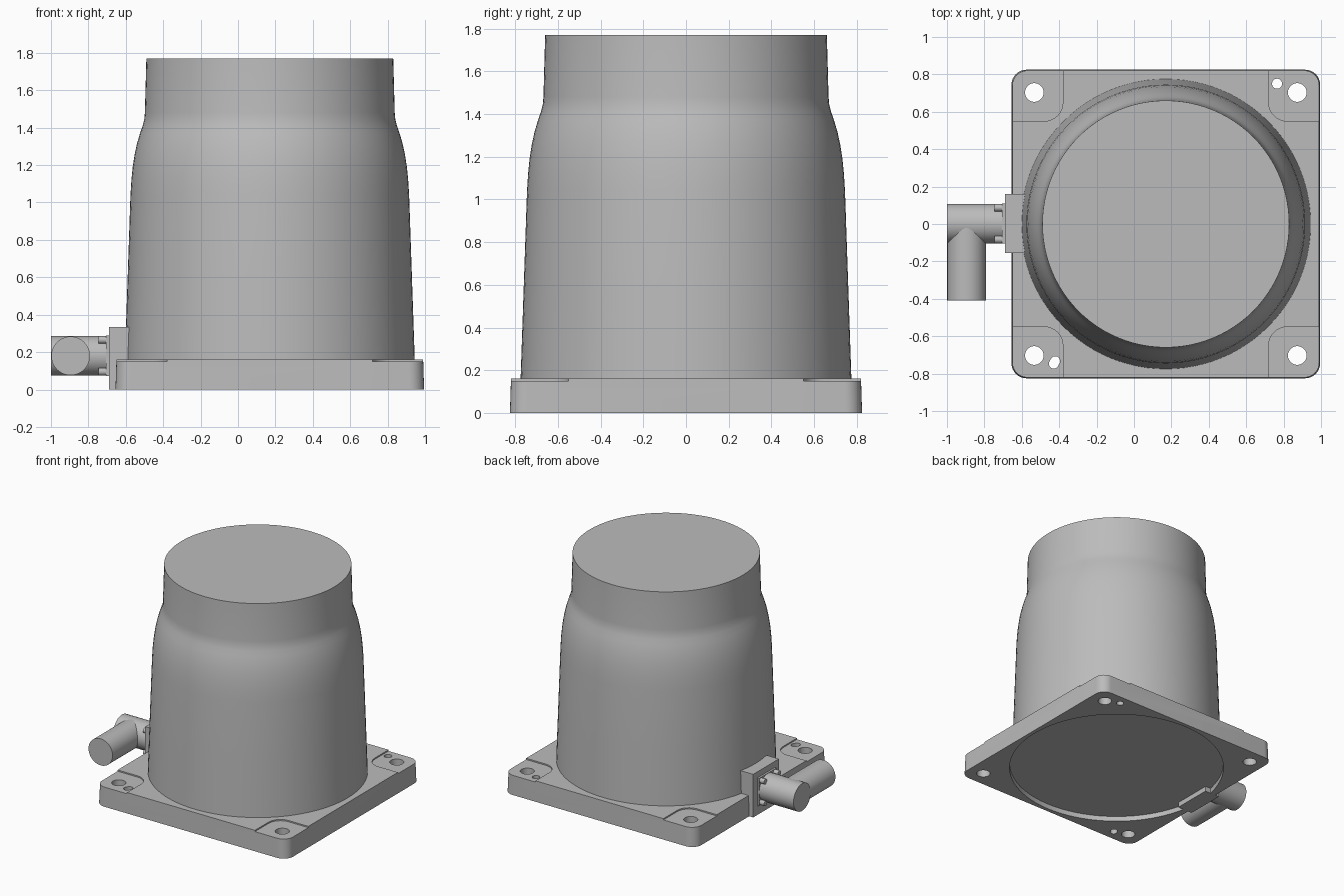
import bpy, bmesh
from math import cos, sin, pi, radians
from mathutils import Matrix, Vector

if "Cube" in bpy.data.objects:
    bpy.data.objects.remove(bpy.data.objects["Cube"])

grey = bpy.data.materials.new("cast_grey")
grey.use_nodes = True
grey.diffuse_color = (0.5, 0.5, 0.5, 1)
grey.node_tree.nodes["Principled BSDF"].inputs["Base Color"].default_value = (0.5, 0.5, 0.5, 1)

CX = 0.17          # axis of the body and centre of the base
HALF = 0.825       # half width of the base
TOP = 0.16         # top of the base
PZ = 0.18          # height of the side port


def finish(name, bm, smooth=True):
    bmesh.ops.recalc_face_normals(bm, faces=bm.faces)
    mesh = bpy.data.meshes.new(name)
    bm.to_mesh(mesh)
    bm.free()
    mesh.materials.append(grey)
    ob = bpy.data.objects.new(name, mesh)
    bpy.context.collection.objects.link(ob)
    if smooth:
        shade(ob)
    return ob


def select(ob):
    bpy.ops.object.select_all(action='DESELECT')
    ob.select_set(True)
    bpy.context.view_layer.objects.active = ob


def shade(ob):
    select(ob)
    bpy.ops.object.shade_smooth_by_angle(angle=radians(30))


def prism(name, outline, z0, z1, taper=1.0, smooth=True):
    """Extrude a flat outline upward, narrowing it about the base centre."""
    bm = bmesh.new()
    low = [bm.verts.new((x, y, z0)) for x, y in outline]
    high = [bm.verts.new((CX + (x - CX) * taper, y * taper, z1)) for x, y in outline]
    bm.faces.new(low)
    bm.faces.new(high)
    n = len(low)
    for i in range(n):
        j = (i + 1) % n
        bm.faces.new((low[i], low[j], high[j], high[i]))
    return finish(name, bm, smooth)


def rounded_rect(x, y, hx, hy, r, steps=8):
    pts = []
    for k, (sx, sy) in enumerate([(1, 1), (-1, 1), (-1, -1), (1, -1)]):
        for i in range(steps + 1):
            a = (k + i / steps) * pi / 2
            pts.append((x + sx * (hx - r) + r * cos(a), y + sy * (hy - r) + r * sin(a)))
    return pts


def circle(x, y, r, n=32, stretch=0.0, angle=0.0):
    """Circle, or a slot when stretched along an angle."""
    pts = []
    for i in range(n):
        a = 2 * pi * (i + 0.5) / n
        s = stretch if cos(a) > 0 else -stretch
        u, v = r * cos(a) + s, r * sin(a)
        pts.append((x + u * cos(angle) - v * sin(angle), y + u * sin(angle) + v * cos(angle)))
    return pts


def cut(target, cutter):
    cutter.hide_render = True
    mod = target.modifiers.new("cut", 'BOOLEAN')
    mod.operation, mod.solver, mod.object = 'DIFFERENCE', 'EXACT', cutter
    select(target)
    bpy.ops.object.modifier_apply(modifier=mod.name)
    bpy.data.objects.remove(cutter)


def rod(name, start, end, r, n=48):
    a, b = Vector(start), Vector(end)
    bm = bmesh.new()
    turn = (b - a).to_track_quat('Z', 'Y').to_matrix().to_4x4()
    bmesh.ops.create_cone(bm, cap_ends=True, segments=n, radius1=r, radius2=r,
                          depth=(b - a).length, matrix=Matrix.Translation((a + b) / 2) @ turn)
    return finish(name, bm)


def block(name, lo, hi):
    lo, hi = Vector(lo), Vector(hi)
    bm = bmesh.new()
    bmesh.ops.create_cube(bm, size=1, matrix=Matrix.Translation((lo + hi) / 2)
                          @ Matrix.Diagonal((hi - lo).to_4d()))
    return finish(name, bm, False)


# Base plate with lowered corners, mounting holes and a round recess below
base = prism("base_plate", rounded_rect(CX, 0, HALF, HALF, 0.08), 0, TOP, 0.994, False)
for sx in (-1, 1):
    for sy in (-1, 1):
        cut(base, prism("corner_cutter", rounded_rect(CX + sx * 0.85, sy * 0.85, 0.3, 0.3, 0.1),
                        TOP - 0.01, TOP + 0.1, smooth=False))
        cut(base, prism("hole_cutter", circle(CX + sx * 0.703, sy * 0.703, 0.05),
                        -0.1, TOP + 0.1, smooth=False))
cut(base, prism("dowel_cutter", circle(0.765, 0.75, 0.027), -0.1, TOP + 0.1, smooth=False))
cut(base, prism("slot_cutter", circle(-0.425, -0.74, 0.026, 32, 0.008, pi / 3),
                -0.1, TOP + 0.1, smooth=False))
cut(base, prism("recess_cutter", circle(CX, 0, 0.795, 96), -0.1, 0.04, smooth=False))
shade(base)

# Tapered body with a soft shoulder and a closed straight neck
profile = [(0.778, 0.06), (0.775, TOP), (0.760, 0.6), (0.745, 1.04), (0.740, 1.12),
           (0.733, 1.19), (0.723, 1.255), (0.710, 1.315), (0.694, 1.37),
           (0.680, 1.41), (0.671, 1.445), (0.668, 1.48), (0.660, 1.77)]
bm = bmesh.new()
SEG = 96
rings = [[bm.verts.new((CX + r * cos(2 * pi * i / SEG), r * sin(2 * pi * i / SEG), z))
          for i in range(SEG)] for r, z in profile]
for a, b in zip(rings, rings[1:]):
    for i in range(SEG):
        j = (i + 1) % SEG
        bm.faces.new((a[i], a[j], b[j], b[i]))
bm.faces.new(rings[0])
bm.faces.new(rings[-1])
finish("body", bm)

# Side port: mounting block, thin flange, elbow connector and four bolts
block("port_block", (-0.69, -0.155, 0), (-0.56, 0.16, 0.335))
block("port_flange", (-0.705, -0.105, PZ - 0.108), (-0.685, 0.11, PZ + 0.108))
rod("elbow_barrel", (-1.0, 0.002, PZ), (-0.69, 0.002, PZ), 0.106)
rod("elbow_outlet", (-0.895, 0, PZ), (-0.895, -0.41, PZ), 0.1035)
for sy in (-1, 1):
    for sz in (-1, 1):
        y, z = 0.002 + sy * 0.085, PZ + sz * 0.085
        rod("flange_bolt", (-0.745, y, z), (-0.70, y, z), 0.02, 16)
